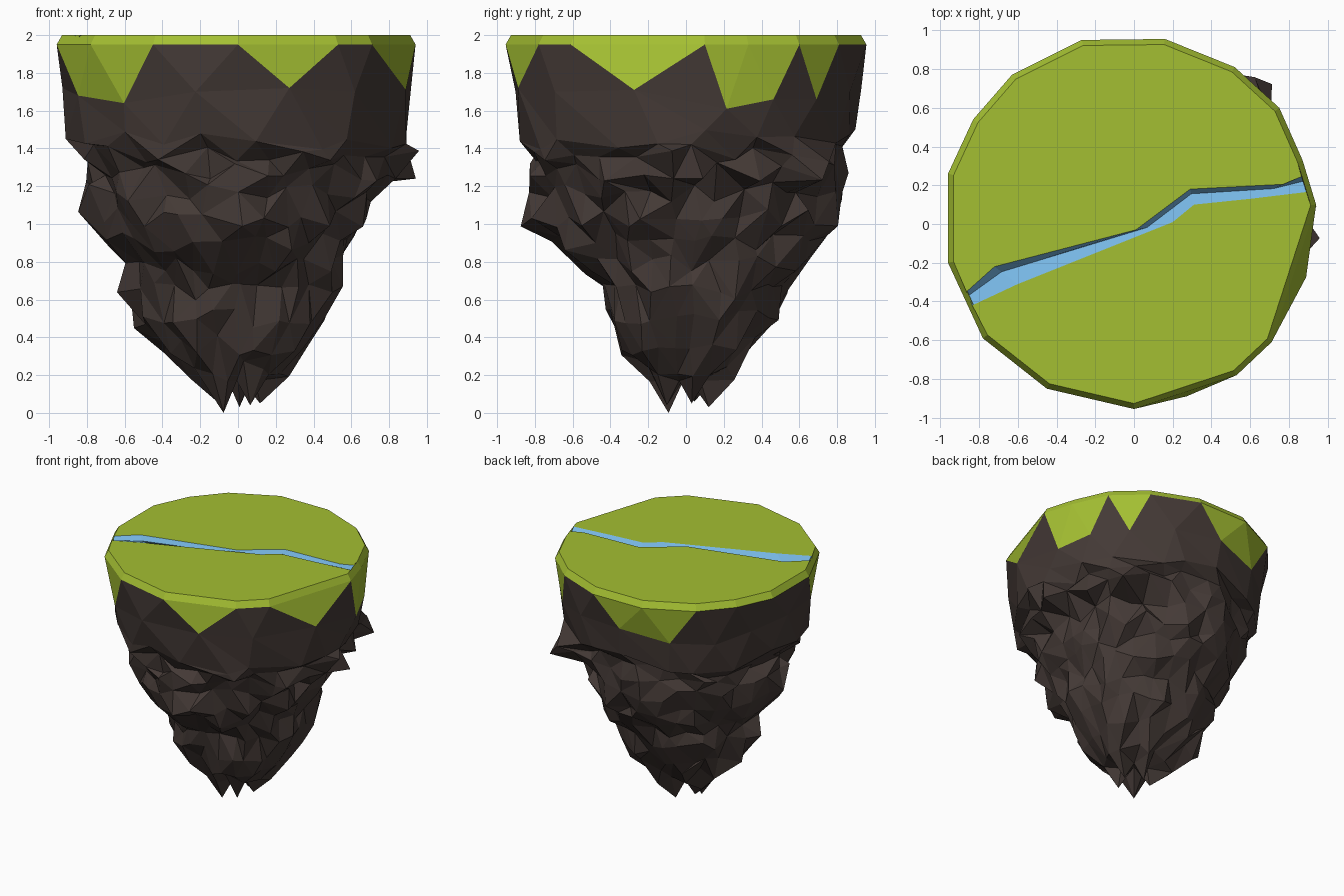
import bpy, bmesh, math, random
from mathutils import Vector as V

if "Cube" in bpy.data.objects:
    bpy.data.objects.remove(bpy.data.objects["Cube"])

random.seed(11)
TAU = 2 * math.pi


def make(name, polys, color):
    """Weld a list of polygons (lists of points) into one flat-shaded object."""
    bm = bmesh.new()
    for p in polys:
        bm.faces.new([bm.verts.new(c) for c in p])
    bmesh.ops.remove_doubles(bm, verts=bm.verts, dist=1e-5)
    bmesh.ops.triangulate(bm, faces=[f for f in bm.faces if len(f.verts) > 4])
    me = bpy.data.meshes.new(name)
    bm.to_mesh(me)
    bm.free()
    ob = bpy.data.objects.new(name, me)
    bpy.context.collection.objects.link(ob)
    mat = bpy.data.materials.new(name + "_color")
    mat.diffuse_color = (*color, 1)
    mat.use_nodes = True
    mat.node_tree.nodes["Principled BSDF"].inputs["Base Color"].default_value = mat.diffuse_color
    me.materials.append(mat)
    return ob


def angle(p):
    return math.atan2(p.y, p.x) % TAU


def stitch(a, b):
    """Triangles joining an upper ring to a lower ring of any point count."""
    tris, i, j = [], 0, 0
    at = lambda r, k: angle(r[k % len(r)]) + TAU * (k // len(r))
    pt = lambda r, k: r[k % len(r)]
    while i < len(a) or j < len(b):
        if j >= len(b) or (i < len(a) and at(a, i + 1) < at(b, j + 1)):
            tris.append([pt(a, i), pt(b, j), pt(a, i + 1)])
            i += 1
        else:
            tris.append([pt(a, i), pt(b, j), pt(b, j + 1)])
            j += 1
    return tris


# Plateau rim and the lower ring of grass-tooth tips
rim = [V((x, y, 1.95)) for x, y in [
    (.94, .1), (.87, .33), (.75, .6), (.52, .81), (.16, .955), (-.27, .95),
    (-.63, .77), (-.83, .54), (-.96, .26), (-.96, -.2), (-.78, -.59),
    (-.45, -.85), (0, -.955), (.53, -.78), (.71, -.61)]]
tip_z = [1.61, 1.66, 1.66, 1.7, 1.72, 1.66, 1.64, 1.7, 1.72, 1.68, 1.64, 1.7, 1.72, 1.7, 1.71]
n = len(rim)
low = []
for i in range(n):
    m = (rim[i] + rim[(i + 1) % n]) / 2
    s = .93 / math.hypot(m.x, m.y)
    low.append(V((m.x * s, m.y * s, tip_z[i])))

down = [[rim[i], low[i], rim[(i + 1) % n]] for i in range(n)]
up = [[rim[(i + 1) % n], low[i], low[(i + 1) % n]] for i in range(n)]
grass_down, grass_up = {0, 1, 2, 4, 5, 9, 10, 12, 14}, {0, 4, 9}
grass = [down[i] for i in grass_down] + [up[i] for i in grass_up]
rock = [down[i] for i in range(n) if i not in grass_down]
rock += [up[i] for i in range(n) if i not in grass_up]

# Grass top: bevelled edge and two halves split by the river
top = [V((p.x * .97, p.y * .97, 2)) for p in rim]
grass += [[rim[i], rim[(i + 1) % n], top[(i + 1) % n], top[i]] for i in range(n)]
north = [V((x, y, 2)) for x, y in [
    (-.865, -.35), (-.72, -.22), (.01, -.03), (.29, .18), (.77, .205), (.865, .245)]]
south = [V((x, y, 2)) for x, y in [
    (-.835, -.42), (-.6, -.31), (.2, .01), (.31, .1), (.6, .13), (.89, .165)]]
grass.append(top[1:10] + north)
grass.append(top[10:] + top[:1] + south[::-1])
make("grass", grass, (.37, .52, .032))

# River channel: steep north wall, gentle water surface to the south
bed = [a * .7 + b * .3 - V((0, 0, .03)) for a, b in zip(north, south)]
river = []
for a, b in ((south, bed), (bed, north)):
    river += [[a[i], a[i + 1], b[i + 1], b[i]] for i in range(5)]
make("river", river, (.18, .46, .76))

# Rock silhouette: z, then radius to the right, back, left and front
PROFILE = [
    (1.45, .90, .89, .92, .88), (1.37, .89, .87, .84, .84),
    (1.28, .83, .83, .80, .80), (1.17, .70, .81, .78, .79),
    (1.03, .67, .79, .76, .80), (.9, .62, .71, .68, .68),
    (.78, .56, .62, .58, .55), (.65, .53, .55, .58, .44),
    (.5, .46, .49, .53, .41), (.36, .38, .38, .42, .34),
    (.22, .27, .25, .30, .21)]
COUNTS = [20, 30, 34, 34, 34, 32, 30, 28, 26, 22, 16]
# Outcrops: azimuth in degrees, z, extra radius
OUTCROPS = [(2, 1.28, .14), (48, 1.31, .17), (185, 1.03, .08), (185, .65, .09), (272, 1.05, .04)]


def radius(t, z, row):
    c, s = math.cos(t), math.sin(t)
    r = (row[1] if c > 0 else row[3]) * c * c + (row[2] if s > 0 else row[4]) * s * s
    for deg, oz, extra in OUTCROPS:
        d = (t - math.radians(deg) + math.pi) % TAU - math.pi
        r += extra * math.exp(-(d / .16) ** 2 - ((z - oz) / .08) ** 2)
    return r


# Craggy rock rings
prev = low
for k, (row, cnt) in enumerate(zip(PROFILE, COUNTS)):
    ring = []
    rough = .012 if k == 0 else .055 * (.5 + row[1])
    for i in range(cnt):
        t = TAU * (i + .4 + random.uniform(-.3, .3)) / cnt
        r = radius(t, row[0], row) + random.uniform(-1.1, .65) * rough
        z = row[0] + random.uniform(-.055, .055)
        ring.append(V((r * math.cos(t), r * math.sin(t), z)))
    rock += stitch(prev, ring)
    prev = ring

# Jagged prongs at the foot, closed by a raised centre
foot = []
for i in range(10):
    t = TAU * (i + .4) / 10
    r, z = (.12, [.05, .03, .06, 0, .04][i // 2]) if i % 2 == 0 else (.1, .17)
    foot.append(V((r * math.cos(t), r * math.sin(t), z)))
rock += stitch(prev, foot)
core = V((0, 0, .2))
rock += [[foot[i], core, foot[(i + 1) % 10]] for i in range(10)]
make("rock", rock, (.058, .042, .037))
